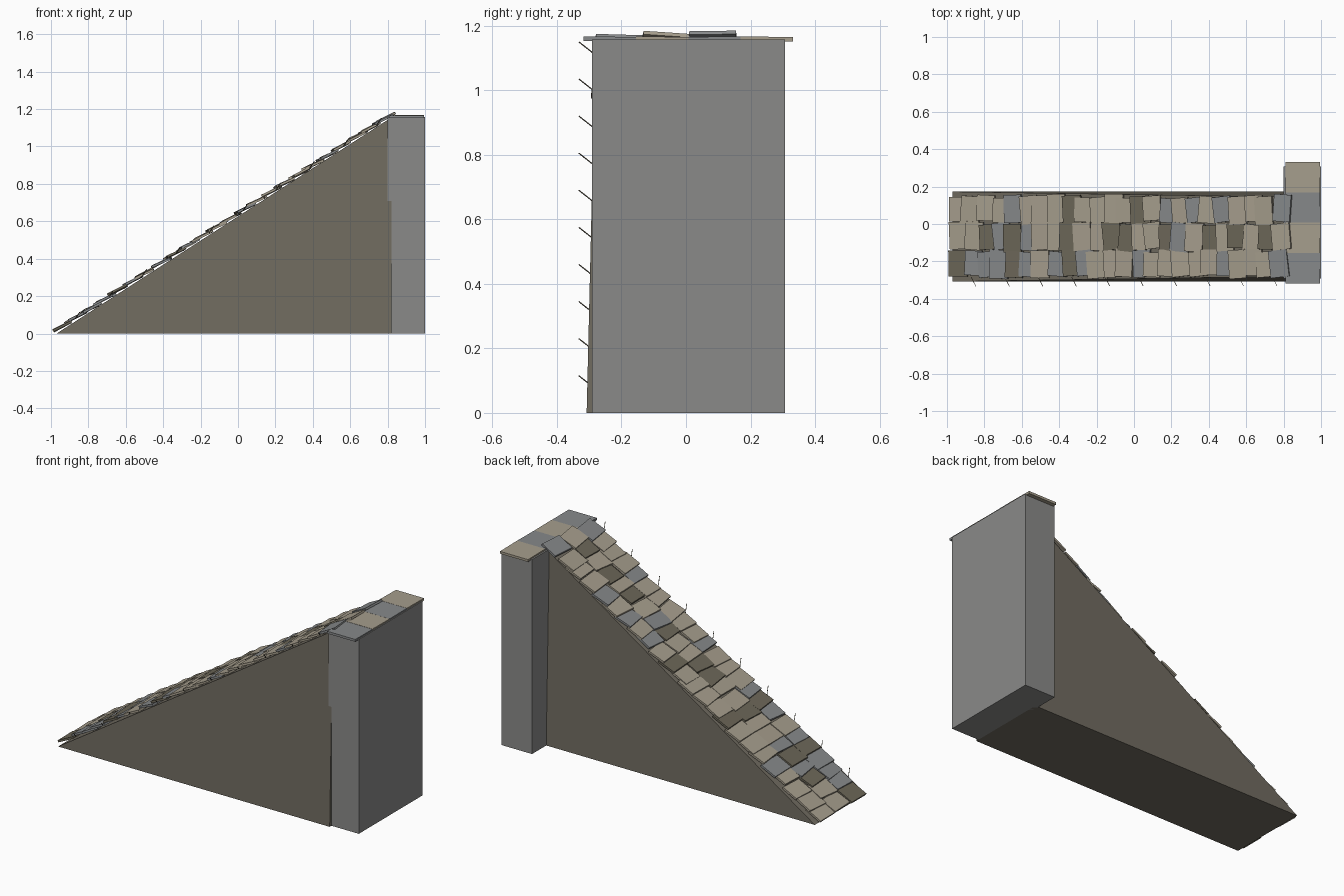
import bpy, bmesh, math, random
from mathutils import Vector, Matrix

random.seed(7)
if "Cube" in bpy.data.objects:
    bpy.data.objects.remove(bpy.data.objects["Cube"], do_unlink=True)


def material(name, rgb):
    m = bpy.data.materials.new(name)
    m.use_nodes = True
    m.diffuse_color = (*rgb, 1)
    m.node_tree.nodes["Principled BSDF"].inputs["Base Color"].default_value = (*rgb, 1)
    return m


EARTH = material("earth brown", (0.165, 0.150, 0.118))
PILLAR = material("pillar grey", (0.255, 0.255, 0.25))
TAN = material("tan stone", (0.38, 0.34, 0.265))
GREY = material("grey stone", (0.24, 0.25, 0.255))
BROWN = material("brown stone", (0.15, 0.135, 0.098))
STONES = {"T": 0, "G": 1, "B": 2}


def finish(name, bm, mats):
    bmesh.ops.recalc_face_normals(bm, faces=bm.faces)
    mesh = bpy.data.meshes.new(name)
    bm.to_mesh(mesh)
    bm.free()
    for m in mats:
        mesh.materials.append(m)
    ob = bpy.data.objects.new(name, mesh)
    bpy.context.collection.objects.link(ob)
    return ob


def add_box(bm, centre, size, rotation=Matrix(), index=0):
    matrix = Matrix.Translation(centre) @ rotation @ Matrix.Diagonal((*size, 1))
    verts = bmesh.ops.create_cube(bm, size=1, matrix=matrix)["verts"]
    for f in {f for v in verts for f in v.link_faces}:
        f.material_index = index


# Ramp wedge, its two sides leaning inwards towards the top
START, END, TOP = -0.97, 0.82, 1.155
SLOPE = TOP / (END - START)
ANGLE = math.atan(SLOPE)
LEAN = 0.024
bm = bmesh.new()
sides = []
for y, way in ((-0.308, 1), (0.173, -1)):
    sides.append([bm.verts.new((x, y + way * LEAN * z, z))
                  for x, z in ((START, 0), (END, 0), (END, TOP))])
    bm.faces.new(sides[-1])
for i in range(3):
    j = (i + 1) % 3
    bm.faces.new((sides[0][i], sides[0][j], sides[1][j], sides[1][i]))
finish("ramp_wedge", bm, [EARTH])

# Square end pillar
bm = bmesh.new()
add_box(bm, (0.9, 0.008, 0.579), (0.2, 0.598, 1.158))
finish("end_pillar", bm, [PILLAR])

# Row of capstones on the pillar
bm = bmesh.new()
for i in range(4):
    tilt = Matrix.Rotation(random.uniform(-0.015, 0.015), 4, "X")
    add_box(bm, (0.902, -0.236 + 0.162 * i, 1.159), (0.185, 0.162, 0.014),
            tilt, STONES["GTGT"[i]])
finish("capstones", bm, [TAN, GREY, BROWN])

# Overlapping shingles in three lanes, each lifted at its lower edge
LANES = {
    0.078: "TTTTGTTTBTTTTBTGTGTGTTTG",
    -0.068: "TTBGBGTTBTTBBTTBGTBTBTBT",
    -0.212: "BGGGBGTGBGTTTGTTTTTGTTTG",
}
bm = bmesh.new()
for lane, colours in LANES.items():
    for i, colour in enumerate(colours):
        x = -0.94 + 0.0748 * i + (random.uniform(-0.012, 0.012) if i else 0)
        y = lane + random.uniform(-0.008, 0.008)
        z = (x - START) * SLOPE + random.uniform(0.016, 0.022)
        pitch = ANGLE - random.uniform(0.08, 0.16)
        rotation = (Matrix.Rotation(-pitch, 4, "Y")
                    @ Matrix.Rotation(random.uniform(-0.12, 0.12), 4, "Z")
                    @ Matrix.Rotation(random.uniform(-0.03, 0.03), 4, "X"))
        size = (random.uniform(0.1, 0.112), random.uniform(0.13, 0.155), 0.012)
        add_box(bm, (x, y, z), size, rotation, STONES[colour])
finish("shingles", bm, [TAN, GREY, BROWN])

# Thin pegs sticking out along the front edge of the slope
bm = bmesh.new()
for i in range(10):
    x, z = -0.858 + 0.179 * i, 0.115 * (i + 1)
    inner = Vector((x - 0.012, -0.285, z - 0.037))
    outer = Vector((x + 0.012, -0.332, z))
    along = outer - inner
    add_box(bm, (inner + outer) / 2, (0.003, 0.003, along.length),
            along.to_track_quat("Z", "Y").to_matrix().to_4x4())
finish("edge_pegs", bm, [BROWN])
